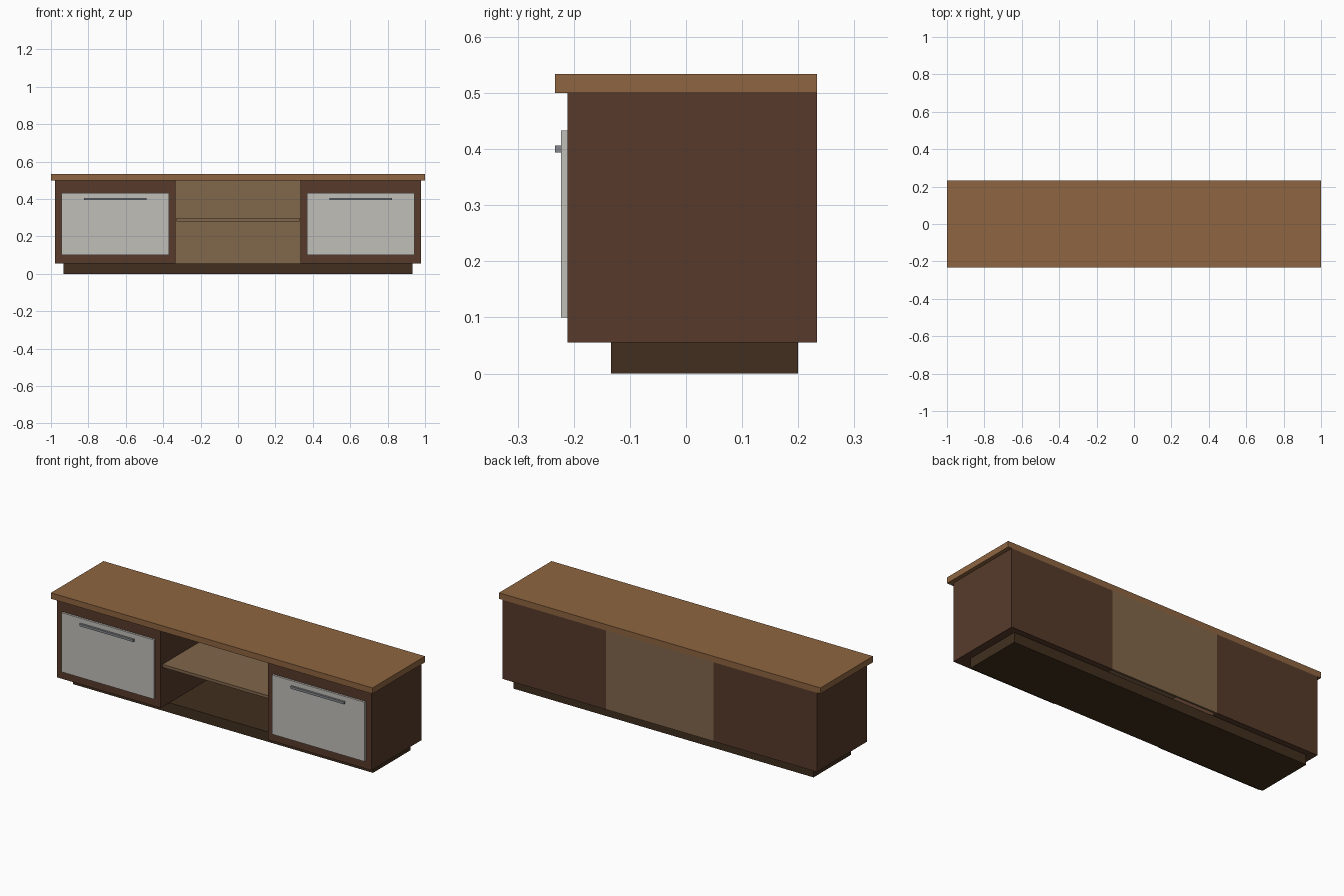
import bpy, bmesh
from mathutils import Vector

if "Cube" in bpy.data.objects:
    bpy.data.objects.remove(bpy.data.objects["Cube"])


def material(name, rgb):
    m = bpy.data.materials.new(name)
    m.diffuse_color = (*rgb, 1)
    m.use_nodes = True
    m.node_tree.nodes["Principled BSDF"].inputs["Base Color"].default_value = m.diffuse_color
    return m


OAK = material("oak", (0.27, 0.13, 0.052))
WALNUT = material("walnut", (0.095, 0.043, 0.024))
DARK = material("dark_wood", (0.052, 0.028, 0.013))
TAN = material("tan_wood", (0.22, 0.135, 0.07))
PANEL = material("pale_panel", (0.53, 0.52, 0.48))
METAL = material("metal", (0.24, 0.25, 0.27))


def box(name, x, y, z, mat):
    """Box from (min, max) ranges along each axis."""
    lo, hi = Vector((x[0], y[0], z[0])), Vector((x[1], y[1], z[1]))
    bm = bmesh.new()
    bmesh.ops.create_cube(bm, size=1)
    bmesh.ops.scale(bm, vec=hi - lo, verts=bm.verts)
    bmesh.ops.translate(bm, vec=(lo + hi) / 2, verts=bm.verts)
    mesh = bpy.data.meshes.new(name)
    bm.to_mesh(mesh)
    bm.free()
    mesh.materials.append(mat)
    ob = bpy.data.objects.new(name, mesh)
    bpy.context.collection.objects.link(ob)
    return ob


BACK = 0.2335

# Full-width parts
box("top_board", (-1, 1), (-0.2335, BACK), (0.5, 0.5335), OAK)
box("plinth", (-0.9335, 0.9335), (-0.1335, 0.2), (0, 0.0555), DARK)

# Open middle bay
box("back_panel", (-0.3335, 0.3335), (0.222, BACK), (0.0555, 0.5), TAN)
box("middle_shelf", (-0.33, 0.33), (-0.2, 0.222), (0.281, 0.2975), TAN)

# Left and right cabinets, each with a drawer front and bar handle
for side, cx in (("left", -0.6555), ("right", 0.6555)):
    def span(width):
        return (cx - width / 2, cx + width / 2)
    box(side + "_cabinet", span(0.6445), (-0.211, BACK), (0.0555, 0.5), WALNUT)
    box(side + "_drawer_front", span(0.575), (-0.2225, -0.211), (0.1, 0.4335), PANEL)
    box(side + "_handle", span(0.3335), (-0.2335, -0.2225), (0.3935, 0.4065), METAL)
